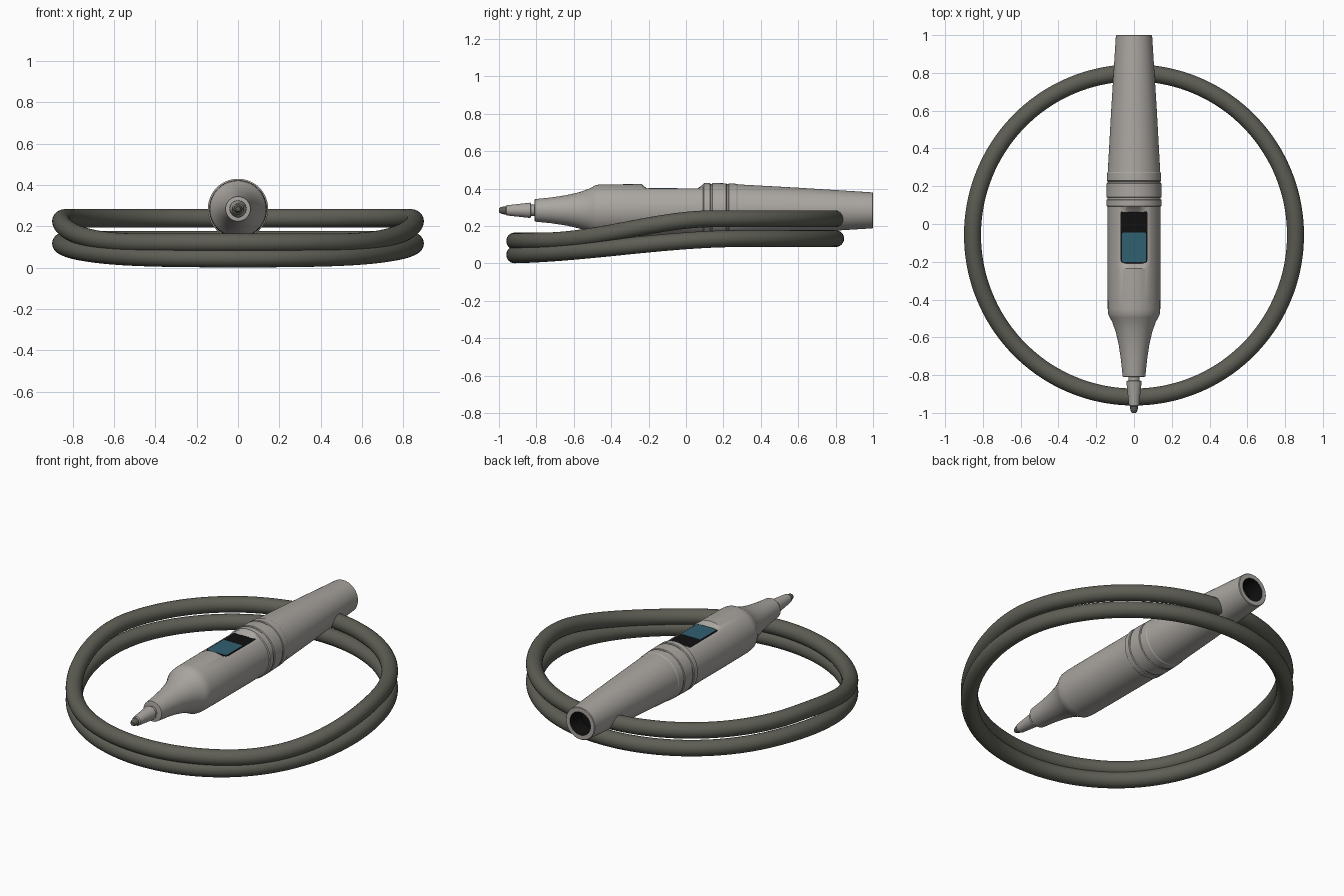
import bpy, bmesh, math
from mathutils import Vector

if "Cube" in bpy.data.objects:
    bpy.data.objects.remove(bpy.data.objects["Cube"])


def material(name, rgb):
    m = bpy.data.materials.new(name)
    m.diffuse_color = (*rgb, 1)
    m.use_nodes = True
    m.node_tree.nodes["Principled BSDF"].inputs["Base Color"].default_value = m.diffuse_color
    return m


GREY = material("warm grey", (0.40, 0.38, 0.355))
CABLE = material("dark olive grey", (0.112, 0.112, 0.092))
BLACK = material("black", (0.005, 0.005, 0.005))
TEAL = material("teal", (0.03, 0.115, 0.16))


def skin(name, rings, mats, closed=False, angle=25, rule=None):
    """Join matching rings of points into a surface."""
    bm = bmesh.new()
    vs = [[bm.verts.new(p) for p in r] for r in rings]
    n = len(vs[0])
    for i in range(len(vs) if closed else len(vs) - 1):
        a, b = vs[i], vs[(i + 1) % len(vs)]
        for j in range(n):
            k = (j + 1) % n
            f = bm.faces.new((a[j], a[k], b[k], b[j]))
            f.material_index = rule(i) if rule else 0
    if not closed:
        bm.faces.new(vs[0]).material_index = rule(0) if rule else 0
        bm.faces.new(vs[-1]).material_index = rule(len(vs) - 2) if rule else 0
    bmesh.ops.recalc_face_normals(bm, faces=bm.faces)
    me = bpy.data.meshes.new(name)
    bm.to_mesh(me)
    bm.free()
    for m in mats:
        me.materials.append(m)
    ob = bpy.data.objects.new(name, me)
    bpy.context.collection.objects.link(ob)
    bpy.ops.object.select_all(action='DESELECT')
    ob.select_set(True)
    bpy.context.view_layer.objects.active = ob
    bpy.ops.object.shade_smooth_by_angle(angle=math.radians(angle))
    return ob


AXIS_Z = 0.284


def lathe(name, profile, mats, rule=None, n=80):
    """Turn a (y, radius) profile about the pen axis, flattened at the window."""
    rings = []
    for y, r in profile:
        ring = []
        for j in range(n):
            a = 2 * math.pi * j / n
            z = AXIS_Z + r * math.cos(a)
            if -0.212 < y < 0.07:
                z = min(z, 0.40)
            ring.append((r * math.sin(a), y, z))
        rings.append(ring)
    return skin(name, rings, mats, rule=rule)


# Main pen barrel with shoulder, collar grooves and hollow rear end
barrel = [(-0.81, 0.05), (-0.808, 0.06), (-0.72, 0.069), (-0.64, 0.081),
          (-0.57, 0.097), (-0.52, 0.115), (-0.495, 0.128), (-0.48, 0.136),
          (-0.45, 0.139), (-0.235, 0.14), (-0.21, 0.14), (0.06, 0.14),
          (0.092, 0.14), (0.096, 0.146), (0.128, 0.146), (0.131, 0.141),
          (0.139, 0.141), (0.142, 0.146), (0.215, 0.1445), (0.218, 0.14),
          (0.226, 0.14), (0.229, 0.144), (0.27, 0.142), (0.275, 0.139),
          (0.6, 0.121), (0.997, 0.096), (1.0, 0.093), (1.0, 0.068),
          (0.985, 0.064), (0.90, 0.062)]
lathe("pen_barrel", barrel, [GREY, BLACK],
      rule=lambda i: 1 if i >= len(barrel) - 3 else 0)

# Stepped nose and nib
lathe("pen_nose", [(-0.965, 0.022), (-0.96, 0.027), (-0.832, 0.041),
                   (-0.828, 0.03), (-0.8, 0.03)], [GREY], n=40)
lathe("pen_nib", [(-1.0, 0.011), (-0.99, 0.017), (-0.975, 0.021),
                  (-0.95, 0.021)], [CABLE], n=32)


# Window plates on the flat
def plate(name, hx, y0, y1, z0, z1, c, mat):
    pts = []
    for sx, sy, a0 in ((1, 1, 0), (-1, 1, 90), (-1, -1, 180), (1, -1, 270)):
        cx, cy = sx * (hx - c), (y1 - c if sy > 0 else y0 + c)
        for k in range(5):
            a = math.radians(a0 + k * 22.5)
            pts.append((cx + c * math.cos(a), cy + c * math.sin(a)))
    skin(name, [[(x, y, z) for x, y in pts] for z in (z0, z1)], [mat])


plate("window_frame", 0.071, -0.208, 0.075, 0.397, 0.402, 0.018, BLACK)
plate("window_display", 0.064, -0.201, -0.045, 0.398, 0.404, 0.010, TEAL)


# Two coils of cable, each rising towards the back
def coil(name, z_front, z_back, y0, y1, n=144, sides=24, tube=0.045):
    def point(a):
        x, y = 0.855 * math.cos(a), -0.058 + 0.858 * math.sin(a)
        t = min(max((y - y0) / (y1 - y0), 0), 1)
        return Vector((x, y, z_front + (z_back - z_front) * t * t * (3 - 2 * t)))
    rings = []
    for i in range(n):
        a = 2 * math.pi * i / n
        p = point(a)
        tangent = (point(a + 0.01) - point(a - 0.01)).normalized()
        u = Vector((math.cos(a), math.sin(a), 0))
        v = tangent.cross(u).normalized()
        rings.append([p + tube * (u * math.cos(b) + v * math.sin(b))
                      for b in (2 * math.pi * j / sides for j in range(sides))])
    skin(name, rings, [CABLE], closed=True, angle=60)


coil("lower_cable_coil", 0.045, 0.133, -1.0, 0.3)
coil("upper_cable_coil", 0.12, 0.239, -0.78, 0.15)
